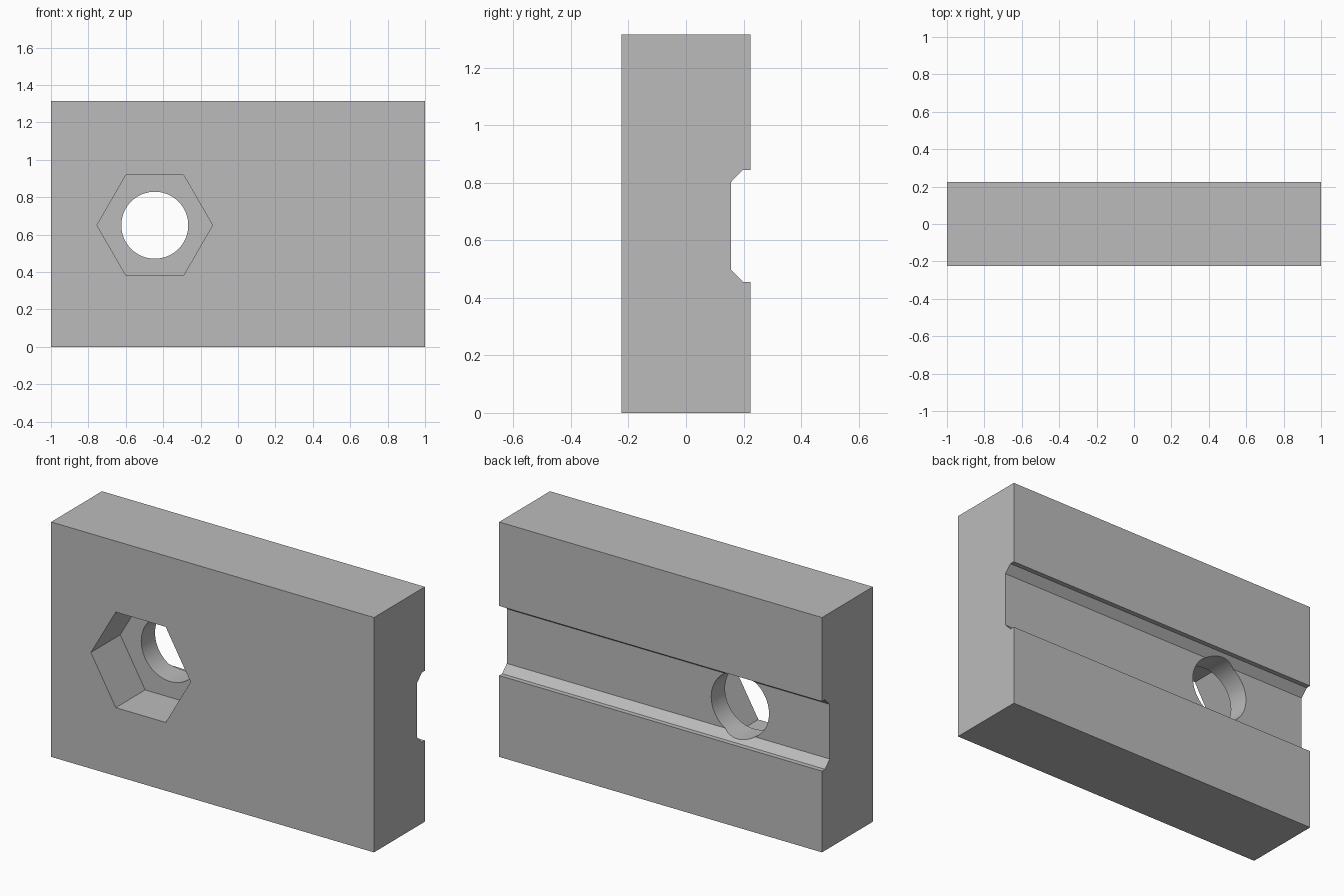
import bpy
import math
from mathutils import Matrix

if "Cube" in bpy.data.objects:
    bpy.data.objects.remove(bpy.data.objects["Cube"], do_unlink=True)

# Single grey finish
grey = bpy.data.materials.new("plain grey")
grey.use_nodes = True
colour = (0.5, 0.5, 0.5, 1)
grey.diffuse_color = colour
grey.node_tree.nodes["Principled BSDF"].inputs["Base Color"].default_value = colour

WIDTH, HEIGHT, DEPTH = 2.0, 1.315, 0.45
FRONT, BACK = -DEPTH / 2, DEPTH / 2
HOLE_X, HOLE_Z = -0.445, 0.65


def extrude_along_x(name, profile, width):
    """Sweep a closed (y, z) profile across the width."""
    n = len(profile)
    verts = [(x, y, z) for x in (-width / 2, width / 2) for y, z in profile]
    faces = [tuple(reversed(range(n))), tuple(range(n, 2 * n))]
    faces += [(i, (i + 1) % n, (i + 1) % n + n, i + n) for i in range(n)]
    mesh = bpy.data.meshes.new(name)
    mesh.from_pydata(verts, [], faces)
    obj = bpy.data.objects.new(name, mesh)
    bpy.context.collection.objects.link(obj)
    return obj


def cut_prism(target, name, sides, radius, y0, y1):
    """Cut a prism running front to back, with a corner pointing along x."""
    bpy.ops.mesh.primitive_cylinder_add(vertices=sides, radius=radius, depth=y1 - y0)
    cutter = bpy.context.object
    cutter.name = name
    cutter.data.transform(Matrix.Rotation(math.pi / 2, 4, "Z"))
    cutter.data.transform(Matrix.Rotation(math.pi / 2, 4, "X"))
    cutter.data.transform(Matrix.Translation((HOLE_X, (y0 + y1) / 2, HOLE_Z)))
    cutter.hide_render = True
    bpy.context.view_layer.update()
    mod = target.modifiers.new(name, "BOOLEAN")
    mod.operation, mod.solver, mod.object = "DIFFERENCE", "EXACT", cutter
    bpy.context.view_layer.objects.active = target
    bpy.ops.object.modifier_apply(modifier=mod.name)
    bpy.data.objects.remove(cutter, do_unlink=True)


# Block with a chamfered channel along its back
half_channel, half_floor, lip, floor = 0.195, 0.153, 0.198, 0.157
half_groove = [(BACK, half_channel), (lip, half_channel), (floor, half_floor)]
groove = [(y, HOLE_Z - z) for y, z in half_groove]
groove += [(y, HOLE_Z + z) for y, z in reversed(half_groove)]
block = extrude_along_x(
    "block", [(FRONT, 0), (BACK, 0)] + groove + [(BACK, HEIGHT), (FRONT, HEIGHT)], WIDTH)
block.data.materials.append(grey)

# Hexagonal nut pocket in the front, then the round through hole
cut_prism(block, "nut_pocket_cutter", 6, 0.309, FRONT - 0.1, FRONT + 0.26)
cut_prism(block, "bolt_hole_cutter", 64, 0.179, FRONT - 0.1, BACK + 0.1)

# Smooth the bore, keep every other edge crisp
bpy.ops.object.select_all(action="DESELECT")
block.select_set(True)
bpy.context.view_layer.objects.active = block
bpy.ops.object.shade_smooth_by_angle(angle=math.radians(30))
